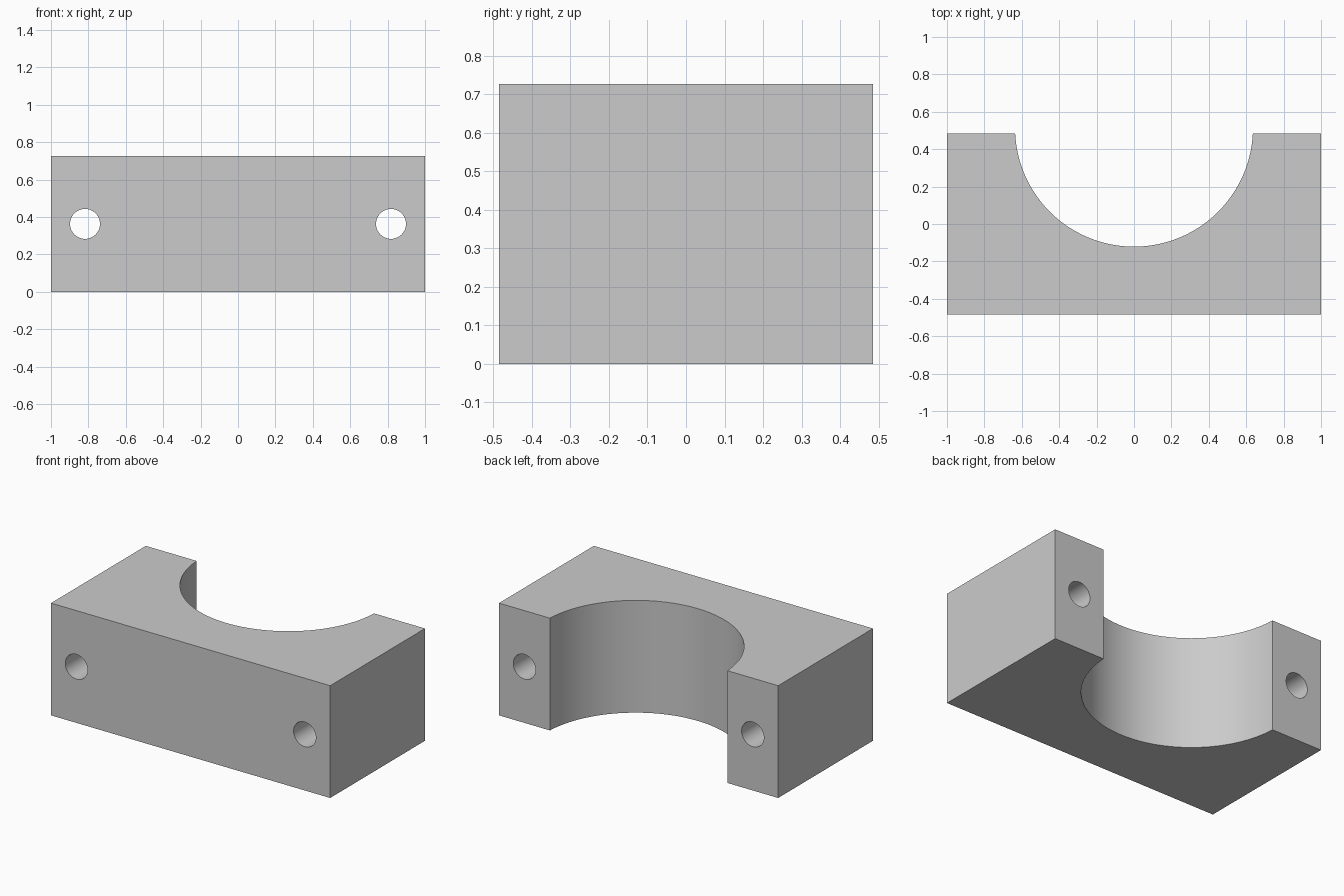
import bpy
import bmesh
import math

WIDTH, DEPTH, HEIGHT = 2.0, 0.97, 0.727
BORE_RADIUS, BORE_Y = 0.636, 0.515
HOLE_RADIUS, HOLE_X = 0.08, 0.818

default_cube = bpy.data.objects.get("Cube")
if default_cube:
    bpy.data.objects.remove(default_cube, do_unlink=True)

# Plain grey material
grey = bpy.data.materials.new("plain_grey")
grey.use_nodes = True
colour = (0.6, 0.6, 0.6, 1.0)
grey.diffuse_color = colour
grey.node_tree.nodes["Principled BSDF"].inputs["Base Color"].default_value = colour

# Block outline: straight sides with a round saddle cut into the back
back = DEPTH / 2
half_angle = math.acos((BORE_Y - back) / BORE_RADIUS)
steps = 96
outline = [(-WIDTH / 2, back), (-WIDTH / 2, -back), (WIDTH / 2, -back), (WIDTH / 2, back)]
for i in range(steps + 1):
    angle = half_angle * (1 - 2 * i / steps)
    outline.append((BORE_RADIUS * math.sin(angle), BORE_Y - BORE_RADIUS * math.cos(angle)))

# Extrude the outline upward into the clamp body
bm = bmesh.new()
base = bm.faces.new([bm.verts.new((x, y, 0)) for x, y in outline])
raised = bmesh.ops.extrude_face_region(bm, geom=[base], use_keep_orig=True)
top_verts = [v for v in raised["geom"] if isinstance(v, bmesh.types.BMVert)]
bmesh.ops.translate(bm, vec=(0, 0, HEIGHT), verts=top_verts)
bmesh.ops.recalc_face_normals(bm, faces=bm.faces)
mesh = bpy.data.meshes.new("clamp_half")
bm.to_mesh(mesh)
bm.free()
body = bpy.data.objects.new("clamp_half", mesh)
bpy.context.collection.objects.link(body)
mesh.materials.append(grey)


def drill_bolt_hole(x):
    """Cut a round hole through the body from front to back."""
    bpy.ops.mesh.primitive_cylinder_add(
        vertices=48, radius=HOLE_RADIUS, depth=DEPTH * 1.5,
        location=(x, 0, HEIGHT / 2), rotation=(math.pi / 2, 0, 0))
    cutter = bpy.context.object
    cutter.name = "bolt_hole_cutter"
    cutter.hide_render = True
    cutter.data.materials.append(grey)
    cut = body.modifiers.new("bolt_hole", 'BOOLEAN')
    cut.operation = 'DIFFERENCE'
    cut.solver = 'EXACT'
    cut.object = cutter
    bpy.context.view_layer.objects.active = body
    bpy.ops.object.modifier_apply(modifier=cut.name)
    bpy.data.objects.remove(cutter, do_unlink=True)


# Bolt hole through each ear
for side in (-1, 1):
    drill_bolt_hole(side * HOLE_X)

# Smooth the curved walls, keep the edges crisp
bpy.ops.object.select_all(action='DESELECT')
body.select_set(True)
bpy.context.view_layer.objects.active = body
bpy.ops.object.shade_smooth_by_angle(angle=math.radians(30))
